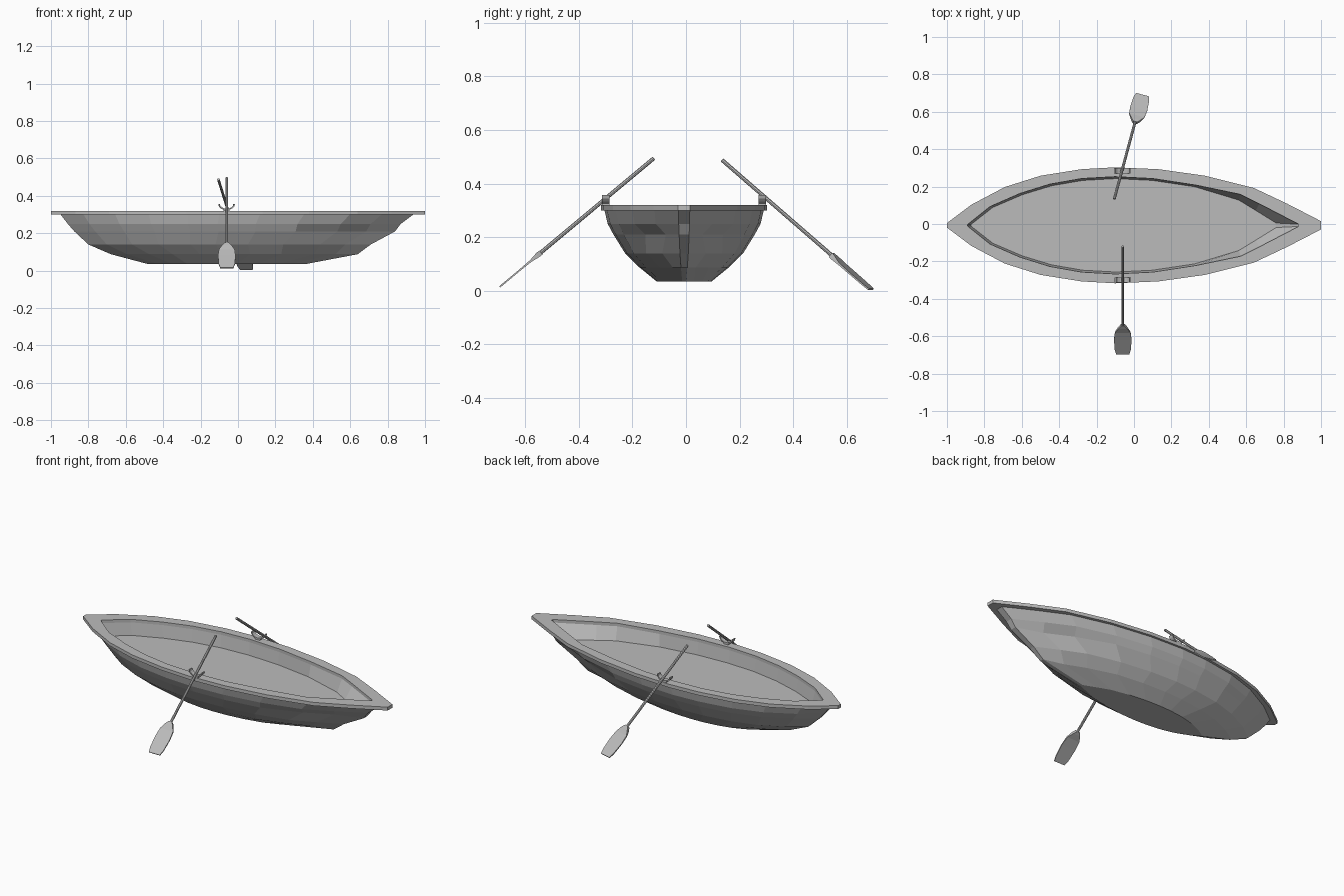
import bpy, bmesh, math
from mathutils import Vector

cube = bpy.data.objects.get("Cube")
if cube:
    bpy.data.objects.remove(cube)

GREY = (0.5, 0.5, 0.5, 1)
grey = bpy.data.materials.new("plain grey")
grey.use_nodes = True
grey.diffuse_color = GREY
grey.node_tree.nodes["Principled BSDF"].inputs["Base Color"].default_value = GREY


def loft(name, rings, closed=False):
    """Skin a list of equal-length rings; cap the ends unless closed."""
    bm = bmesh.new()
    loops = [[bm.verts.new(p) for p in ring] for ring in rings]
    n = len(loops[0])
    pairs = list(zip(loops, loops[1:]))
    if closed:
        pairs.append((loops[-1], loops[0]))
    else:
        bm.faces.new(loops[0])
        bm.faces.new(loops[-1])
    for a, b in pairs:
        for i in range(n):
            j = (i + 1) % n
            bm.faces.new((a[i], a[j], b[j], b[i]))
    bmesh.ops.recalc_face_normals(bm, faces=bm.faces)
    mesh = bpy.data.meshes.new(name)
    bm.to_mesh(mesh)
    bm.free()
    mesh.materials.append(grey)
    ob = bpy.data.objects.new(name, mesh)
    bpy.context.collection.objects.link(ob)
    return ob


def boat_ring(half, z):
    """Mirror (x, half width) stations into a closed ring at height z."""
    mid = -0.007
    return ([Vector((x, mid + w, z)) for x, w in half]
            + [Vector((x, mid - w, z)) for x, w in reversed(half)])


# Plan outlines, stern to bow
outer = [(-1, .012), (-.87, .11), (-.69, .205), (-.5, .265), (-.28, .3), (-.1, .31),
         (.13, .3), (.38, .265), (.64, .2), (.82, .115), (1, .022)]
inner = [(-.89, .004), (-.77, .1), (-.61, .17), (-.45, .22), (-.28, .25), (-.1, .26),
         (.1, .25), (.33, .215), (.57, .165), (.67, .115), (.88, .006)]
floor = [(x * .98, w * .96) for x, w in inner[:8]] + [(.56, .135), (.65, .08), (.76, .012)]


def hull_ring(x0, x1, width, z, pinch=1):
    """Outer outline fitted to a length and width, drawn in near the bow."""
    half = []
    for i, (x, w) in enumerate(outer):
        draw_in = pinch if i == 9 else (1 + pinch) / 2 if i == 8 else 1
        half.append((x0 + (x + 1) / 2 * (x1 - x0), w * width * draw_in))
    return boat_ring(half, z)


# Hull: floor, inner wall, then the outside down to the flat bottom
loft("hull", [
    boat_ring(floor, .23),
    boat_ring(inner, .302),
    hull_ring(-.95, .94, .96, .302),
    hull_ring(-.91, .87, .92, .25),
    hull_ring(-.875, .84, .85, .21, .7),
    hull_ring(-.8, .71, .71, .14),
    hull_ring(-.68, .64, .54, .088, .7),
    hull_ring(-.48, .36, .33, .035),
])

# Flat gunwale around the top
loft("gunwale", [boat_ring(inner, .32), boat_ring(outer, .32),
                 boat_ring(outer, .30), boat_ring(inner, .30)], closed=True)


def oar(side, grip, tip):
    grip, tip = Vector(grip), Vector(tip)
    along = (tip - grip).normalized()
    across = along.cross(Vector((0, 0, 1))).normalized()
    face = across.cross(along)
    neck = tip - along * .2

    # Round shaft
    def circle(center, r=.0075, n=8):
        return [center + across * r * math.cos(math.tau * k / n)
                + face * r * math.sin(math.tau * k / n) for k in range(n)]
    loft(side + "_oar_shaft", [circle(grip), circle(neck + along * .02)])

    # Thin blade: distance from neck, half width, half thickness
    profile = [(0, .01, .01), (.018, .024, .009), (.05, .042, .004),
               (.1, .047, .003), (.17, .043, .003), (.2, .035, .003)]
    rings = []
    for s, w, t in profile:
        c = neck + along * s
        rings.append([c + across * w * a + face * t * b
                      for a, b in ((-1, -1), (1, -1), (1, 1), (-1, 1))])
    loft(side + "_oar_blade", rings)


def oarlock(side, x, y):
    # U-shaped cradle with a short foot
    rings = []
    steps = 8
    for k in range(steps + 1):
        a = math.pi * (1 + k / steps)
        ring = []
        for r, dy in ((0, -.014), (.007, -.014), (.007, .014), (0, .014)):
            ring.append(Vector((x + (.037 + r) * math.cos(a), y + dy,
                                .357 + (.026 + r) * math.sin(a))))
        rings.append(ring)
    loft(side + "_oarlock", rings)
    loft(side + "_oarlock_foot", [
        [Vector((x + a * .015, y + b * .014, z)) for a, b in ((-1, -1), (1, -1), (1, 1), (-1, 1))]
        for z in (.315, .329)])


oar("right", (-.06, -.12, .495), (-.06, -.695, .015))
oar("left", (-.105, .135, .488), (.045, .69, .006))
oarlock("right", -.06, -.3)
oarlock("left", -.062, .285)
